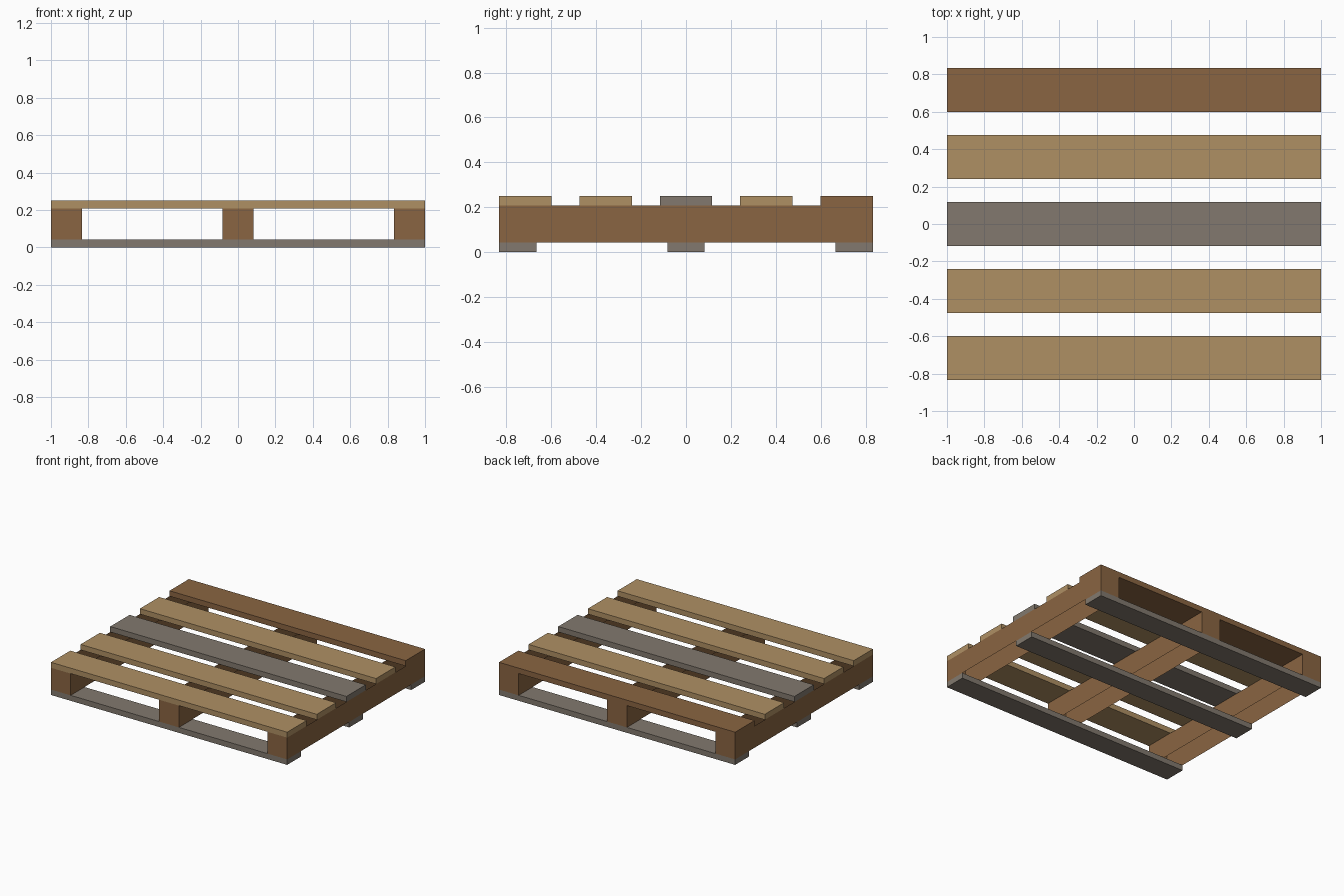
import bpy, bmesh

if "Cube" in bpy.data.objects:
    bpy.data.objects.remove(bpy.data.objects["Cube"])


def material(name, rgb):
    m = bpy.data.materials.new(name)
    m.diffuse_color = (*rgb, 1)
    m.use_nodes = True
    m.node_tree.nodes["Principled BSDF"].inputs["Base Color"].default_value = m.diffuse_color
    return m


TAN = material("light_wood", (0.429, 0.279, 0.127))
BROWN = material("brown_wood", (0.254, 0.130, 0.054))
GREY = material("weathered_wood", (0.223, 0.191, 0.156))


def plank(name, centre, size, mat, open_ends=False):
    """Box; open_ends leaves out the top and bottom faces."""
    bm = bmesh.new()
    bmesh.ops.create_cube(bm, size=1)
    if open_ends:
        caps = [f for f in bm.faces if abs(f.normal.z) > 0.5]
        bmesh.ops.delete(bm, geom=caps, context='FACES_ONLY')
    for v in bm.verts:
        v.co = [c + s * p for c, s, p in zip(centre, size, v.co)]
    me = bpy.data.meshes.new(name)
    bm.to_mesh(me)
    bm.free()
    me.materials.append(mat)
    ob = bpy.data.objects.new(name, me)
    bpy.context.collection.objects.link(ob)


DEPTH = 1.6667      # overall y size
T = 0.0417          # board thickness
BEAM = 0.1667       # stringer width and height
SLAT = 0.2333       # top board width

# Three stringers running front to back, hollow between the boards
for i in (-1, 0, 1):
    plank(f"stringer_{i + 2}", (i * (1 - BEAM / 2), 0, T + BEAM / 2),
          (BEAM, DEPTH, BEAM), BROWN, open_ends=True)

# Three bottom boards
for i in (-1, 0, 1):
    plank(f"bottom_board_{i + 2}", (0, i * (DEPTH - BEAM) / 2, T / 2),
          (2, BEAM, T), GREY)

# Five top boards, front to back
for i, mat in enumerate((TAN, TAN, GREY, TAN, BROWN)):
    y = (i - 2) * (DEPTH - SLAT) / 4
    plank(f"top_board_{i + 1}", (0, y, T + BEAM + T / 2), (2, SLAT, T), mat)
